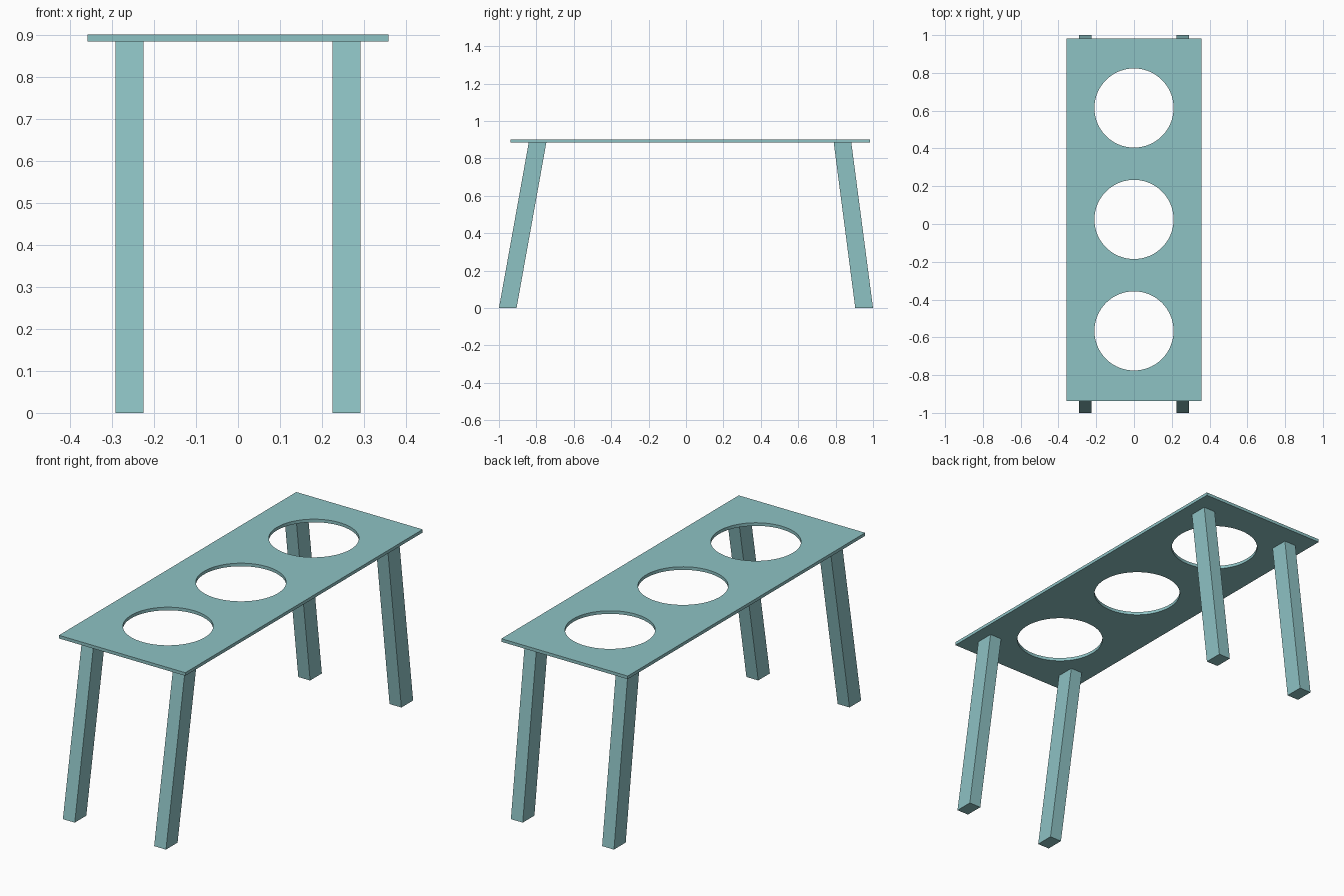
import bpy, bmesh, math

if "Cube" in bpy.data.objects:
    bpy.data.objects.remove(bpy.data.objects["Cube"])

TOP, UNDER = 0.90, 0.884
teal = bpy.data.materials.new("teal_paint")
teal.diffuse_color = (0.27, 0.54, 0.55, 1)
teal.use_nodes = True
teal.node_tree.nodes["Principled BSDF"].inputs["Base Color"].default_value = teal.diffuse_color


def add_object(name, mesh):
    ob = bpy.data.objects.new(name, mesh)
    bpy.context.collection.objects.link(ob)
    if not mesh.materials:
        mesh.materials.append(teal)
    return ob


def add_outline(curve, points):
    s = curve.splines.new('POLY')
    s.points.add(len(points) - 1)
    for p, (x, y) in zip(s.points, points):
        p.co = (x, y, 0, 1)
    s.use_cyclic_u = True


# Table top: flat board with three round openings
curve = bpy.data.curves.new("top_profile", 'CURVE')
curve.dimensions = '2D'
curve.fill_mode = 'BOTH'
curve.extrude = (TOP - UNDER) / 2
W, Y0, Y1, R, N = 0.358, -0.938, 0.983, 0.2095, 96
add_outline(curve, [(-W, Y0), (W, Y0), (W, Y1), (-W, Y1)])
for cy in (-0.566, 0.024, 0.614):
    add_outline(curve, [(R * math.cos(2 * math.pi * i / N),
                         cy + R * math.sin(2 * math.pi * i / N)) for i in range(N)])
temp = bpy.data.objects.new("top_profile", curve)
bpy.context.collection.objects.link(temp)
bpy.context.view_layer.update()
mesh = bpy.data.meshes.new_from_object(
    temp.evaluated_get(bpy.context.evaluated_depsgraph_get()))
bpy.data.objects.remove(temp)
bm = bmesh.new()
bm.from_mesh(mesh)
bmesh.ops.remove_doubles(bm, verts=bm.verts, dist=1e-5)
bmesh.ops.recalc_face_normals(bm, faces=bm.faces)
bm.to_mesh(mesh)
bm.free()
top = add_object("table_top", mesh)
top.location.z = (TOP + UNDER) / 2
bpy.context.view_layer.objects.active = top
top.select_set(True)
bpy.ops.object.shade_smooth_by_angle(angle=math.radians(30))


# Legs: square posts leaning out toward the ends
def leg(name, side, foot, head):
    bm = bmesh.new()
    bmesh.ops.create_cube(bm, size=1)
    for v in bm.verts:
        lo, hi = head if v.co.z > 0 else foot
        v.co = (side * 0.2585 + v.co.x * 0.067,
                hi if v.co.y > 0 else lo,
                UNDER if v.co.z > 0 else 0)
    bmesh.ops.recalc_face_normals(bm, faces=bm.faces)
    mesh = bpy.data.meshes.new(name)
    bm.to_mesh(mesh)
    bm.free()
    add_object(name, mesh)


for side, word in ((-1, "left"), (1, "right")):
    leg("front_leg_" + word, side, (-1.0, -0.906), (-0.841, -0.747))
    leg("back_leg_" + word, side, (0.905, 1.0), (0.79, 0.884))
